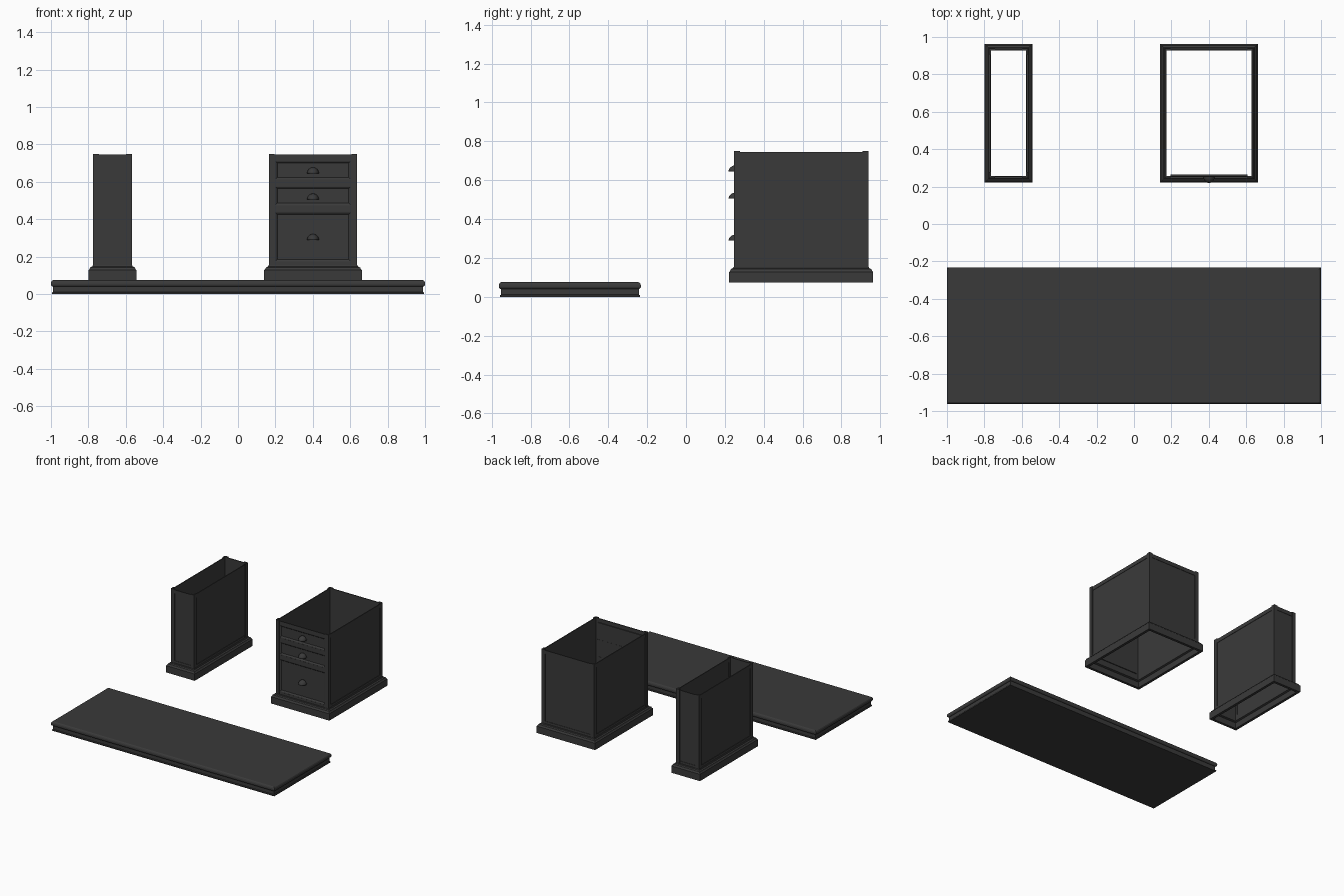
import bpy, bmesh, math
from mathutils import Vector

if "Cube" in bpy.data.objects:
    bpy.data.objects.remove(bpy.data.objects["Cube"])

paint = bpy.data.materials.new("dark_paint")
paint.diffuse_color = (0.042, 0.042, 0.042, 1)
paint.use_nodes = True
paint.node_tree.nodes["Principled BSDF"].inputs["Base Color"].default_value = paint.diffuse_color


def finish(name, bm):
    bmesh.ops.recalc_face_normals(bm, faces=bm.faces)
    me = bpy.data.meshes.new(name)
    bm.to_mesh(me)
    bm.free()
    me.materials.append(paint)
    ob = bpy.data.objects.new(name, me)
    bpy.context.collection.objects.link(ob)
    return ob


def box(name, x0, x1, y0, y1, z0, z1):
    bm = bmesh.new()
    bmesh.ops.create_cube(bm, size=1)
    for v in bm.verts:
        v.co = Vector((x0 + (v.co.x + .5) * (x1 - x0),
                       y0 + (v.co.y + .5) * (y1 - y0),
                       z0 + (v.co.z + .5) * (z1 - z0)))
    return finish(name, bm)


def moulding(name, rect, profile, ring=False, upright=False):
    """Sweep (outward offset, height) points round a rectangle; ring closes the
    profile on itself, otherwise both ends are capped. upright lies in the xz plane."""
    x0, x1, b0, b1 = rect
    bm = bmesh.new()
    loops = []
    for o, h in profile:
        pts = [(x0 - o, b0 - o), (x1 + o, b0 - o), (x1 + o, b1 + o), (x0 - o, b1 + o)]
        loops.append([bm.verts.new((a, h, b) if upright else (a, b, h)) for a, b in pts])
    pairs = list(zip(loops, loops[1:]))
    if ring:
        pairs.append((loops[-1], loops[0]))
    else:
        bm.faces.new(loops[0])
        bm.faces.new(loops[-1])
    for p, q in pairs:
        for i in range(4):
            j = (i + 1) % 4
            bm.faces.new((p[i], p[j], q[j], q[i]))
    return finish(name, bm)


Y0, Y1 = 0.247, 0.938      # pedestal body depth
ZB, ZT = 0.15, 0.75        # pedestal body height
T, W = 0.010, 0.031        # frame thickness, post width


def pedestal(tag, x0, x1, drawers):
    # hollow moulded plinth
    moulding(tag + "_plinth", (x0, x1, Y0, Y1),
             [(.025, .073), (.025, .128), (.020, .133), (.016, .142), (.006, .147),
              (.003, .153), (-T, .153), (-T, .125), (.004, .12), (.004, .073)], ring=True)
    # angle-shaped corner posts
    for sx, x in ((1, x0), (-1, x1)):
        for sy, y in ((1, Y0), (-1, Y1)):
            n = f"{tag}_post_{'left' if sx > 0 else 'right'}_{'front' if sy > 0 else 'back'}"
            bm = bmesh.new()
            pts = [(0, 0), (W, 0), (W, T), (T, T), (T, W), (0, W)]
            f = bm.faces.new([bm.verts.new((x + sx * a, y + sy * b, ZB)) for a, b in pts])
            r = bmesh.ops.extrude_face_region(bm, geom=[f])
            for v in r["geom"]:
                if isinstance(v, bmesh.types.BMVert):
                    v.co.z = ZT
            finish(n, bm)
    # rails and thin recessed panels on each side
    e = 0.003
    for side, x, s in (("left", x0, 1), ("right", x1, -1)):
        for part, a, b in (("bottom", ZB, .172), ("top", .714, .745)):
            u, v = sorted((x + s * e, x + s * T))
            box(f"{tag}_{side}_{part}_rail", u, v, Y0 + W, Y1 - W, a, b)
        u, v = sorted((x + s * .006, x + s * .009))
        box(f"{tag}_{side}_panel", u, v, Y0 + W, Y1 - W, .172, .714)
    for side, y, s in (("front", Y0, 1), ("back", Y1, -1)):
        for part, a, b in (("bottom", ZB, .172), ("top", .714, .745)):
            u, v = sorted((y + s * e, y + s * T))
            box(f"{tag}_{side}_{part}_rail", x0 + W, x1 - W, u, v, a, b)
        if side == "front" and drawers:
            continue
        u, v = sorted((y + s * .006, y + s * .009))
        box(f"{tag}_{side}_panel", x0 + W, x1 - W, u, v, .172, .714)


def cup_handle(name, cx, cz):
    # quarter-ellipsoid shell, open underneath and behind
    bm = bmesh.new()
    bmesh.ops.create_uvsphere(bm, u_segments=24, v_segments=16, radius=1)
    for no in ((0, 1, 0), (0, 0, -1)):
        bmesh.ops.bisect_plane(bm, geom=bm.verts[:] + bm.edges[:] + bm.faces[:], dist=1e-5,
                               plane_co=(0, 0, 0), plane_no=no, clear_outer=True)
    y = Y0 + .012
    for v in bm.verts:
        v.co = Vector((cx + v.co.x * .032, y + v.co.y * .04, cz - .014 + v.co.z * .032))
    ob = finish(name, bm)
    m = ob.modifiers.new("wall", 'SOLIDIFY')
    m.thickness = 0.003
    bpy.context.view_layer.objects.active = ob
    ob.select_set(True)
    bpy.ops.object.shade_smooth_by_angle()
    ob.select_set(False)
    # small mounting ears
    box(name + "_plate", cx - .037, cx + .037, y - .004, y, cz - .014, cz - .006)


# narrow plain pedestal and wide drawer pedestal
pedestal("narrow_pedestal", -0.774, -0.568, False)
X0, X1 = 0.165, 0.637
pedestal("drawer_pedestal", X0, X1, True)

# rails between drawers
for i, (a, b) in enumerate(((.44, .472), (.578, .61))):
    box(f"drawer_divider_{i}", X0 + W, X1 - W, Y0 + .003, Y0 + .016, a, b)

# drawer fronts with sloped edge moulding, each with a cup handle
for i, (a, b) in enumerate(((.172, .44), (.472, .578), (.61, .714))):
    moulding(f"drawer_front_{i}", (X0 + W, X1 - W, a, b),
             [(0, Y0 + .017), (0, Y0 + .004), (-.005, Y0 + .0045), (-.009, Y0 + .007),
              (-.014, Y0 + .012)], upright=True)
    cup_handle(f"drawer_handle_{i}", (X0 + X1) / 2, (.303, .519, .659)[i])

# tabletop resting on the ground: rounded slab over a grooved edge
moulding("tabletop", (-1, 1, -0.963, -0.232),
         [(-.006, 0), (-.005, .008), (-.011, .011), (-.011, .040), (-.005, .042),
          (-.001, .047), (0, .054), (-.001, .063), (-.005, .071), (-.012, .075)])
